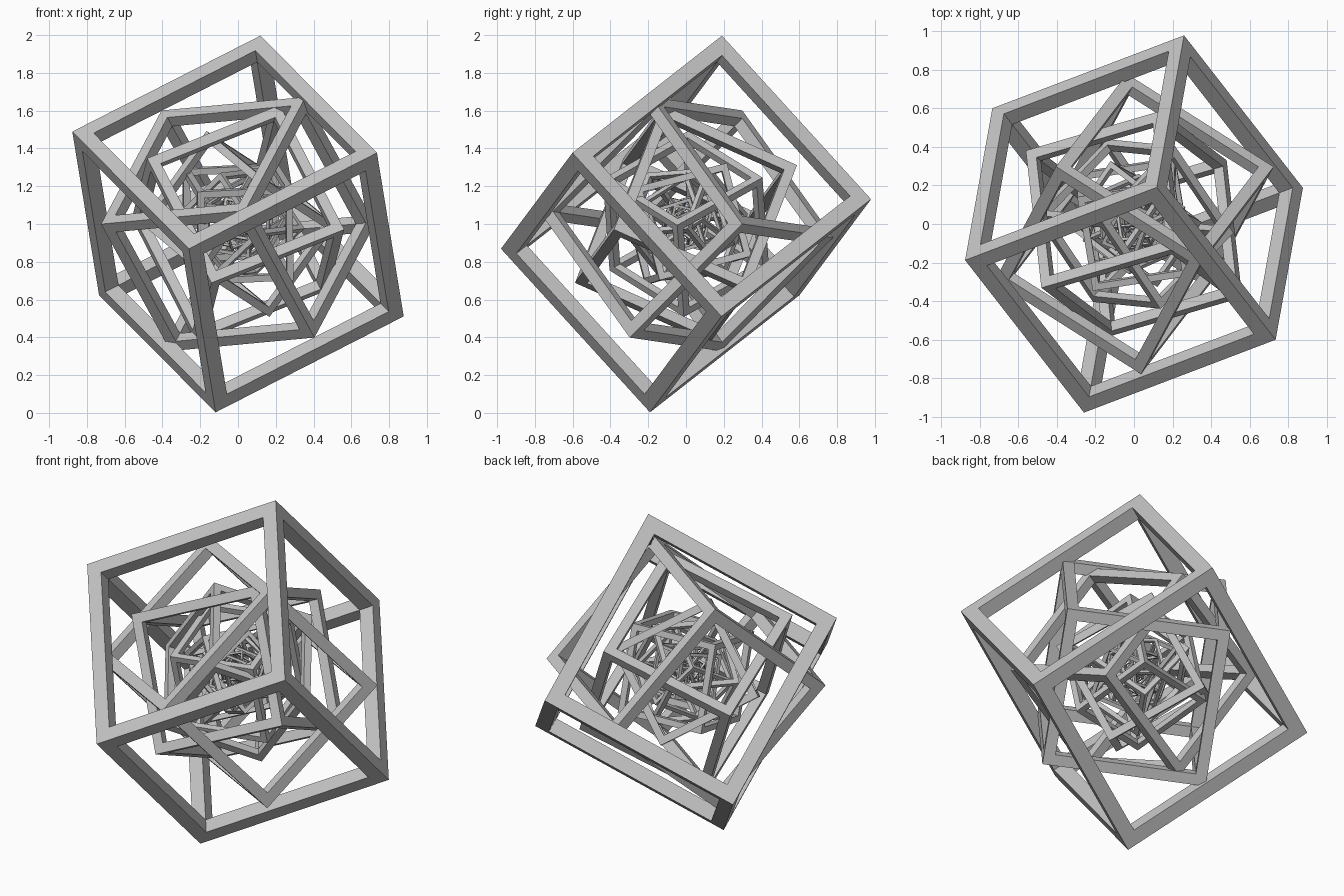
import bpy, bmesh, random
from itertools import product
from mathutils import Matrix, Vector, Euler

cube = bpy.data.objects.get("Cube")
if cube:
    bpy.data.objects.remove(cube, do_unlink=True)

# Single matte grey
grey = bpy.data.materials.new("matte_grey")
grey.use_nodes = True
colour = (0.55, 0.55, 0.55, 1)
grey.diffuse_color = colour
grey.node_tree.nodes["Principled BSDF"].inputs["Base Color"].default_value = colour

CENTRE = Vector((0, 0, 1))
BAR = 0.07  # bar width as a share of the frame side


def axes_rotation(first, second):
    """Rotation whose x axis is first and whose y axis lies towards second."""
    x = Vector(first).normalized()
    z = x.cross(Vector(second)).normalized()
    return Matrix((x, z.cross(x), z)).transposed().to_4x4()


def cube_frame(name, side, rotation):
    """Open cube made of twelve square bars that meet at the corners."""
    bm = bmesh.new()
    width = side * BAR
    offset = (side - width) / 2
    for axis in range(3):
        size = [width] * 3
        size[axis] = side if axis == 0 else side - 2 * width
        for a, b in product((-offset, offset), repeat=2):
            place = Vector()
            place[(axis + 1) % 3] = a
            place[(axis + 2) % 3] = b
            bmesh.ops.create_cube(
                bm, size=1,
                matrix=Matrix.Translation(place) @ Matrix.Diagonal((*size, 1)))
    mesh = bpy.data.meshes.new(name)
    bm.to_mesh(mesh)
    bm.free()
    mesh.materials.append(grey)
    obj = bpy.data.objects.new(name, mesh)
    obj.matrix_world = Matrix.Translation(CENTRE) @ rotation
    bpy.context.collection.objects.link(obj)


# Large frames: side and two edge directions
large = [
    ("outer_frame", 1.18, (.847, .322, .432), (.517, -.669, -.525)),
    ("second_frame", 0.905, (-.842, .533, -.079), (.384, .638, .667)),
    ("third_frame", 0.785, (.92, .27, .37), (.41, -.32, -.82)),
    ("fourth_frame", 0.6, (.628, .65, -.406), (-.577, .061, -.804)),
    ("fifth_frame", 0.51, (.98, .15, .05), (-.1, .95, .25)),
]
for name, side, first, second in large:
    cube_frame(name, side, axes_rotation(first, second))

# Small frames: shrinking and tumbling towards the centre
random.seed(4)
side = 0.51
for i in range(9):
    side *= 0.8
    turn = Euler([random.uniform(0, 6.28) for _ in range(3)])
    cube_frame(f"inner_frame_{i + 1}", side, turn.to_matrix().to_4x4())
